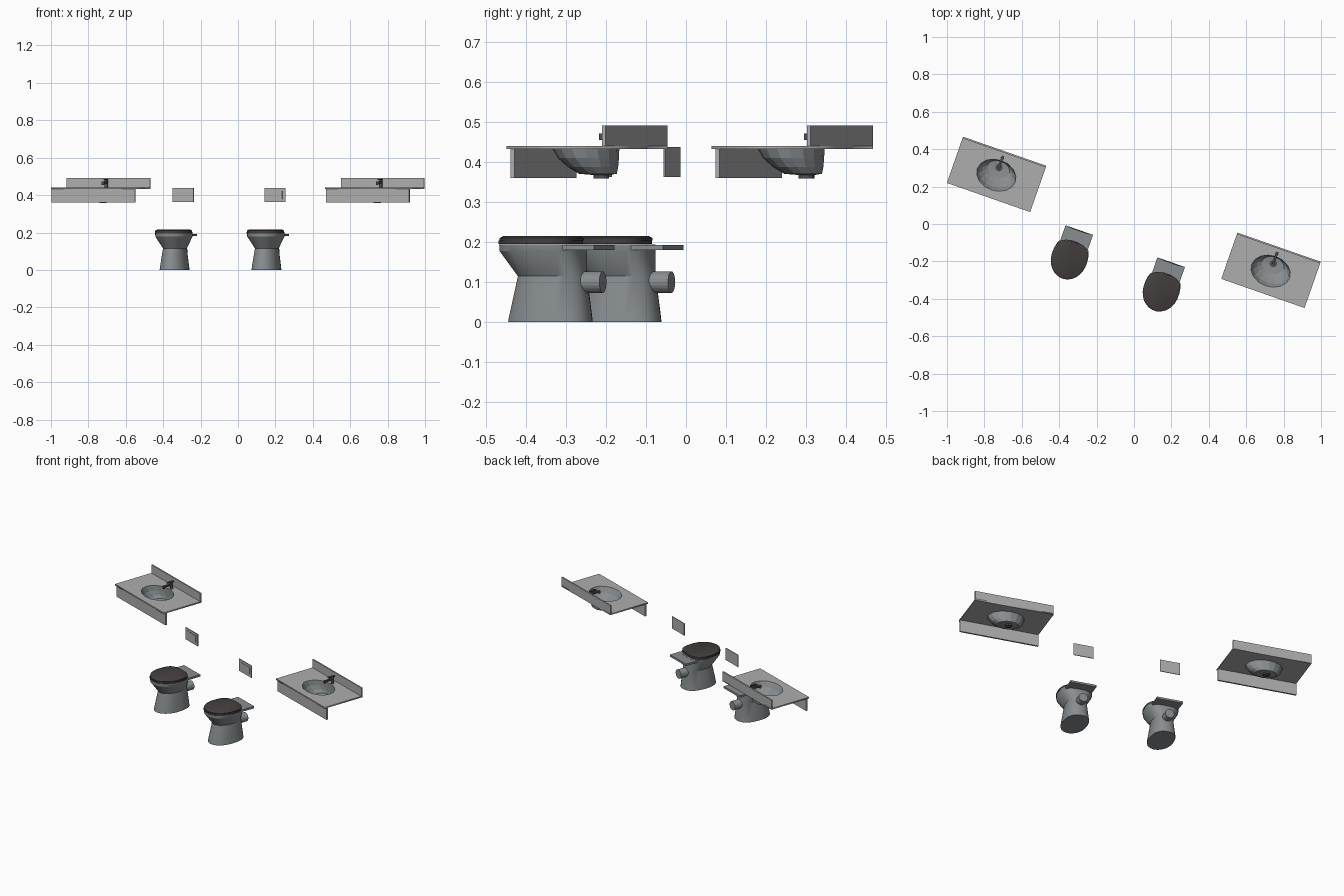
import bpy, bmesh, math
from mathutils import Matrix, Vector

if "Cube" in bpy.data.objects:
    bpy.data.objects.remove(bpy.data.objects["Cube"])

TURN = Matrix.Rotation(math.radians(-19.27), 4, 'Z')   # whole row is turned


def material(name, c):
    m = bpy.data.materials.new(name)
    m.diffuse_color = (*c, 1)
    m.use_nodes = True
    m.node_tree.nodes["Principled BSDF"].inputs["Base Color"].default_value = m.diffuse_color
    return m


DARK = material("dark_plastic", (0.06, 0.05, 0.05))
METAL = material("dark_metal", (0.08, 0.08, 0.085))
STONE = material("stone", (0.42, 0.42, 0.42))
CERAMIC = material("ceramic", (0.25, 0.27, 0.28))


def place(name, mesh, us, mat=None):
    # one linked copy per position along the row
    if mat:
        mesh.materials.clear()
        mesh.materials.append(mat)
    for side, u in us:
        ob = bpy.data.objects.new(f"{side}_{name}", mesh)
        ob.matrix_world = TURN @ Matrix.Translation((u, 0, 0))
        bpy.context.collection.objects.link(ob)


def to_mesh(bm, name):
    me = bpy.data.meshes.new(name)
    bm.to_mesh(me)
    bm.free()
    return me


def boxes(name, us, mat, *spans):
    bm = bmesh.new()
    for lo, hi in spans:
        lo, hi = Vector(lo), Vector(hi)
        m = Matrix.Translation((lo + hi) / 2) @ Matrix.Diagonal((*(hi - lo), 1))
        bmesh.ops.create_cube(bm, size=1, matrix=m)
    place(name, to_mesh(bm, name), us, mat)


def cylinder(name, us, mat, a, b, r, n=12):
    a, b = Vector(a), Vector(b)
    bm = bmesh.new()
    rot = Vector((0, 0, 1)).rotation_difference(b - a).to_matrix().to_4x4()
    bmesh.ops.create_cone(bm, cap_ends=True, segments=n, radius1=r, radius2=r,
                          depth=(b - a).length,
                          matrix=Matrix.Translation((a + b) / 2) @ rot)
    place(name, to_mesh(bm, name), us, mat)


def loft(name, us, mat, rings, caps=(True, True), smooth=False):
    bm = bmesh.new()
    loops = [[bm.verts.new(p) for p in ring] for ring in rings]
    n = len(loops[0])
    for lo, hi in zip(loops, loops[1:]):
        for i in range(n):
            f = bm.faces.new((lo[i], lo[(i + 1) % n], hi[(i + 1) % n], hi[i]))
            f.smooth = smooth
    if caps[0]:
        bm.faces.new(loops[0][::-1])
    if caps[1]:
        bm.faces.new(loops[-1])
    me = to_mesh(bm, name)
    if smooth:
        me.set_sharp_from_angle(angle=math.radians(30))
    place(name, me, us, mat)


def egg(z, w, front, back, mid, square=1.0, n=28):
    # rounded front, squarer back
    pts = []
    for i in range(n):
        t = 2 * math.pi * (i + 0.5) / n
        c, s = math.cos(t), math.sin(t)
        if s > 0:
            x = w * math.copysign(abs(c) ** square, c)
            y = mid + (back - mid) * s ** square
        else:
            x, y = w * c, mid + (mid - front) * s
        pts.append((x, y, z))
    return pts


def oval(z, a, b, cy, n=16):
    return [(a * math.cos(2 * math.pi * i / n), cy + b * math.sin(2 * math.pi * i / n), z)
            for i in range(n)]


# ---- Washbasin counters ----
SINKS = (("left", -0.781), ("right", 0.773))
W, F, B = 0.236, -0.123, 0.139
RIM = oval(0, 0.108, 0.083, 0.003)

# counter top with an oval hole, from a filled flat curve
cu = bpy.data.curves.new("counter_outline", 'CURVE')
cu.dimensions, cu.fill_mode, cu.extrude = '2D', 'BOTH', 0.004
for loop in ([(-W, F, 0), (W, F, 0), (W, B, 0), (-W, B, 0)], RIM):
    sp = cu.splines.new('POLY')
    sp.points.add(len(loop) - 1)
    for p, co in zip(sp.points, loop):
        p.co = (*co, 1)
    sp.use_cyclic_u = True
tmp = bpy.data.objects.new("counter_outline", cu)
bpy.context.collection.objects.link(tmp)
bpy.context.view_layer.update()
top = bpy.data.meshes.new_from_object(tmp.evaluated_get(bpy.context.evaluated_depsgraph_get()))
bpy.data.objects.remove(tmp)
top.transform(Matrix.Translation((0, 0, 0.437)))
place("counter_top", top, SINKS, STONE)

boxes("backsplash", SINKS, STONE, ((-W, B - 0.009, 0.433), (W, B, 0.492)))
boxes("apron", SINKS, STONE, ((-W, F + 0.011, 0.36), (W, F + 0.021, 0.433)))

# bowl, deepest toward the back
loft("basin", SINKS, CERAMIC, [oval(0.368, 0.024, 0.02, 0.046), oval(0.371, 0.062, 0.045, 0.037),
                               oval(0.388, 0.084, 0.06, 0.024), oval(0.41, 0.099, 0.073, 0.012),
                               oval(0.441, 0.108, 0.083, 0.003)], (True, False))
cylinder("drain", SINKS, METAL, (0, 0.046, 0.359), (0, 0.046, 0.3695), 0.02)

# tap: body, spout, lever
cylinder("tap_body", SINKS, METAL, (0, 0.1, 0.441), (0, 0.1, 0.48), 0.009)
boxes("tap_spout", SINKS, METAL, ((-0.006, 0.042, 0.462), (0.006, 0.1, 0.472)),
      ((-0.006, 0.042, 0.455), (0.006, 0.052, 0.462)))
boxes("tap_lever", SINKS, METAL, ((-0.006, 0.07, 0.48), (0.006, 0.112, 0.487)))

# ---- Toilets ----
WCS = (("left", -0.2655), ("right", 0.255))
loft("toilet_bowl", WCS, CERAMIC, [
    egg(0.0, 0.073, -0.379, -0.163, -0.28, 0.8),
    egg(0.012, 0.072, -0.377, -0.164, -0.28, 0.8),
    egg(0.115, 0.058, -0.354, -0.177, -0.27, 0.8),
    egg(0.178, 0.095, -0.4, -0.185, -0.285, 0.7),
    egg(0.194, 0.096, -0.401, -0.185, -0.285, 0.7)], smooth=True)
boxes("cistern_shelf", WCS, CERAMIC, ((-0.078, -0.24, 0.181), (0.078, -0.127, 0.193)))
cylinder("outlet_pipe", WCS, CERAMIC, (0, -0.25, 0.1), (0, -0.131, 0.1), 0.027, 20)

# seat ring and closed lid
loft("seat", WCS, DARK, [egg(0.195, 0.097, -0.402, -0.195, -0.29, 0.7),
                         egg(0.204, 0.097, -0.402, -0.195, -0.29, 0.7)], smooth=True)
loft("lid", WCS, DARK, [egg(0.204, 0.095, -0.4, -0.193, -0.29, 0.7),
                        egg(0.21, 0.095, -0.4, -0.193, -0.29, 0.7),
                        egg(0.215, 0.086, -0.391, -0.2, -0.29, 0.7)], smooth=True)

# ---- Flush plates: one with two buttons, one with a single button ----
boxes("flush_plate", WCS, STONE, ((-0.06, -0.132, 0.363), (0.06, -0.128, 0.438)))
boxes("flush_buttons", WCS[:1], STONE, ((-0.042, -0.134, 0.38), (0.006, -0.132, 0.423)),
      ((0.008, -0.134, 0.38), (0.042, -0.132, 0.423)))
boxes("flush_button", WCS[1:], STONE, ((-0.042, -0.134, 0.38), (0.042, -0.132, 0.423)))
